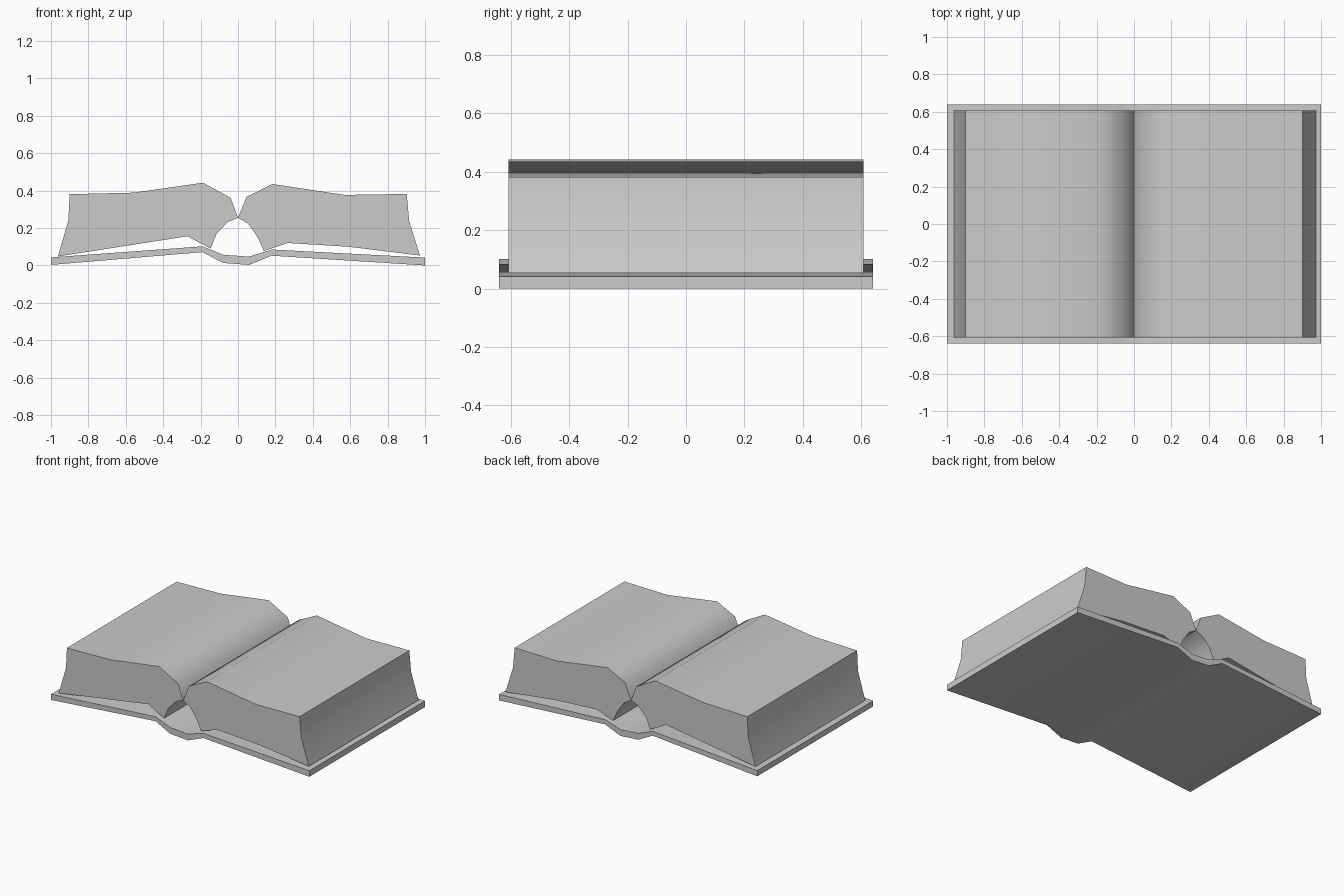
import bpy
import bmesh
from math import radians

cube = bpy.data.objects.get("Cube")
if cube:
    bpy.data.objects.remove(cube, do_unlink=True)

# One plain grey for the whole book
GREY = (0.6, 0.6, 0.6, 1.0)
grey = bpy.data.materials.new("plain grey")
grey.use_nodes = True
grey.diffuse_color = GREY
grey.node_tree.nodes["Principled BSDF"].inputs["Base Color"].default_value = GREY


def extrude_profile(name, profile, half_depth):
    """Sweep a closed x-z outline along y, centred on y = 0."""
    bm = bmesh.new()
    outline = [bm.verts.new((x, -half_depth, z)) for x, z in profile]
    face = bm.faces.new(outline)
    swept = bmesh.ops.extrude_face_region(bm, geom=[face], use_keep_orig=True)["geom"]
    moved = [v for v in swept if isinstance(v, bmesh.types.BMVert)]
    bmesh.ops.translate(bm, verts=moved, vec=(0, 2 * half_depth, 0))
    bmesh.ops.recalc_face_normals(bm, faces=bm.faces)
    mesh = bpy.data.meshes.new(name)
    bm.to_mesh(mesh)
    bm.free()
    mesh.materials.append(grey)
    obj = bpy.data.objects.new(name, mesh)
    bpy.context.collection.objects.link(obj)
    bpy.ops.object.select_all(action="DESELECT")
    obj.select_set(True)
    bpy.context.view_layer.objects.active = obj
    bpy.ops.object.shade_smooth_by_angle(angle=radians(50))
    return obj


# Cover: two sloping boards joined by a sunken spine
cover_top = [(-1, 0.043), (-0.19, 0.102), (-0.078, 0.057),
             (0.06, 0.047), (0.18, 0.085), (1, 0.042)]
cover_bottom = [(-1, 0.003), (-0.19, 0.071), (-0.078, 0.013),
                (0.06, 0.003), (0.18, 0.052), (1, 0)]
extrude_profile("cover", cover_top + cover_bottom[::-1], 0.64)

# Page blocks: top from gutter outwards, fore edge, underside, rounded back
right_pages = [(0, 0.255), (-0.04, 0.362), (-0.187, 0.442), (-0.56, 0.389),
               (-0.9, 0.381), (-0.907, 0.24), (-0.963, 0.048), (-0.27, 0.156),
               (-0.147, 0.09), (-0.115, 0.168), (-0.055, 0.232)]
left_pages = [(0, 0.255), (0.046, 0.367), (0.185, 0.435), (0.57, 0.377),
              (0.902, 0.382), (0.915, 0.238), (0.973, 0.053), (0.59, 0.1),
              (0.265, 0.12), (0.138, 0.077), (0.107, 0.147), (0.056, 0.222)]
extrude_profile("right_pages", right_pages, 0.607)
extrude_profile("left_pages", left_pages, 0.607)
